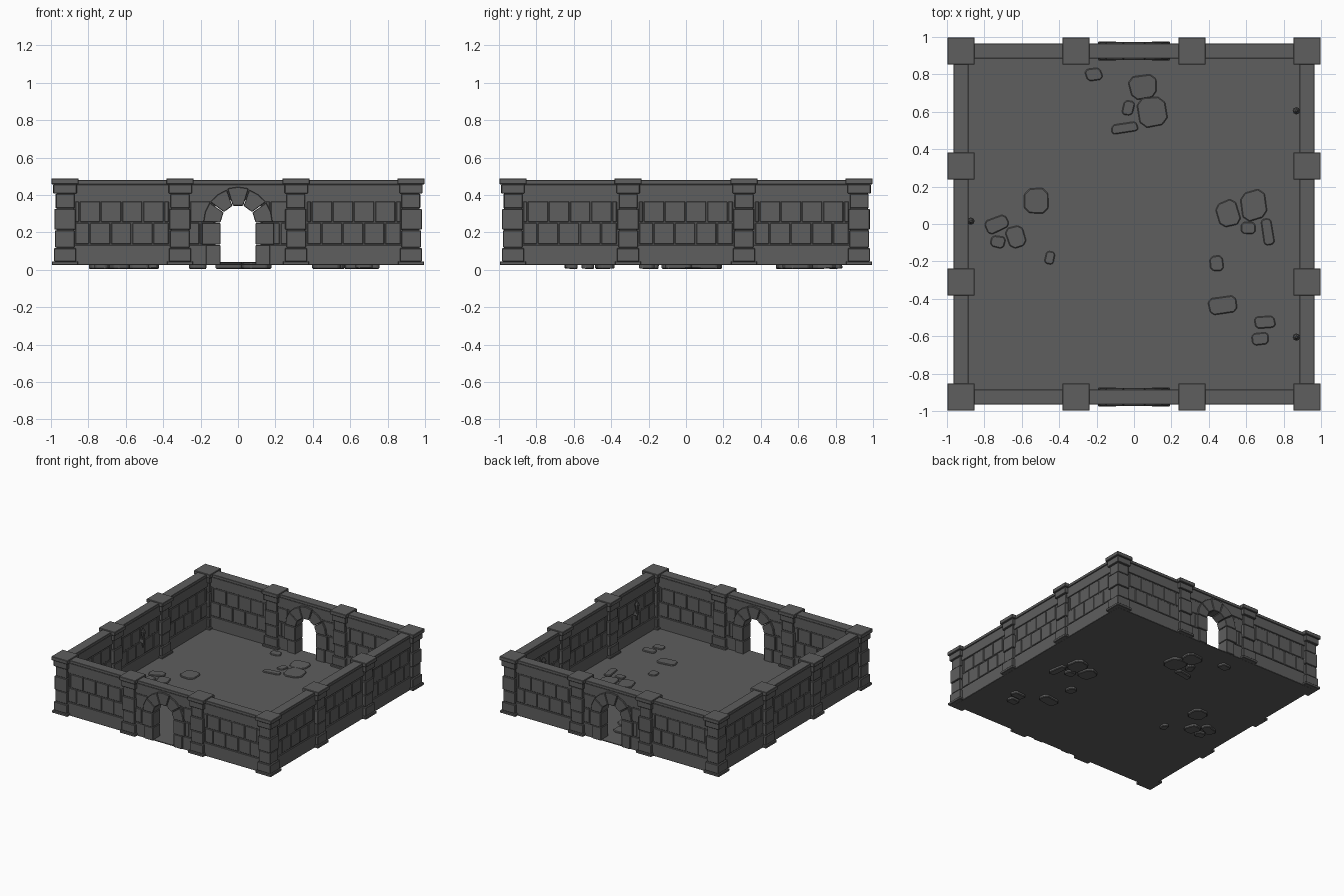
import bpy, bmesh, math, random
from mathutils import Matrix, Vector

if "Cube" in bpy.data.objects:
    bpy.data.objects.remove(bpy.data.objects["Cube"])

random.seed(4)
stone = bpy.data.materials.new("dark grey stone")
stone.diffuse_color = (0.112, 0.112, 0.112, 1)
stone.use_nodes = True
stone.node_tree.nodes["Principled BSDF"].inputs["Base Color"].default_value = stone.diffuse_color
R = 0.925          # distance of wall centre lines from the middle


def finish(bm, name, mat=None, bevel=0.003):
    me = bpy.data.meshes.new(name)
    bmesh.ops.recalc_face_normals(bm, faces=bm.faces)
    bm.to_mesh(me)
    bm.free()
    ob = bpy.data.objects.new(name, me)
    me.materials.append(stone)
    if mat:
        ob.matrix_world = mat
    bpy.context.collection.objects.link(ob)
    if bevel:
        m = ob.modifiers.new("worn_edges", 'BEVEL')
        m.width = bevel
        m.segments = 1
        m.limit_method = 'ANGLE'
    return ob


def box(bm, x0, x1, y0, y1, z0, z1):
    m = Matrix.Translation(((x0+x1)/2, (y0+y1)/2, (z0+z1)/2)) @ \
        Matrix.Diagonal((x1-x0, y1-y0, z1-z0, 1))
    bmesh.ops.create_cube(bm, size=1, matrix=m)


def prism(bm, pts, axis, lo, hi):
    """Extrude a 2D outline along y or z."""
    def p(a, b, t):
        return (a, t, b) if axis == 'Y' else (a, b, t)
    bot = [bm.verts.new(p(a, b, lo)) for a, b in pts]
    top = [bm.verts.new(p(a, b, hi)) for a, b in pts]
    bm.faces.new(bot)
    bm.faces.new(top[::-1])
    n = len(pts)
    for i in range(n):
        j = (i+1) % n
        bm.faces.new((bot[i], bot[j], top[j], top[i]))


def bricks(bm, x0, x1):
    """Two courses of bricks, running bond, between x0 and x1."""
    for z0, z1, off in ((0.137, 0.249, -0.034), (0.256, 0.366, -0.088)):
        x = x0 + off
        while x < x1:
            a, b = max(x, x0), min(x+0.107, x1)
            if b - a > 0.01:
                h = 0.034 + random.uniform(-0.002, 0.001)
                box(bm, a, b, -R-h, -R+h, z0, z1)
            x += 0.113


# ---- four walls: front and back have a doorway, the sides are closed
for k, side in enumerate(("front", "right", "back", "left")):
    rot = Matrix.Rotation(k*math.pi/2, 4, 'Z')
    door = k % 2 == 0
    core, br, band = bmesh.new(), bmesh.new(), bmesh.new()
    spans = [(-0.89, -0.35), (0.35, 0.89)]
    spans += [(-0.35, -0.12), (0.12, 0.35)] if door else [(-0.35, 0.35)]
    for a, b in spans:
        box(core, a, b, -R-0.028, -R+0.028, 0.025, 0.46)
        box(band, a, b, -R-0.037, -R+0.037, 0.025, 0.131)    # plinth
    for a, b in [(-0.87, -0.37), (0.37, 0.87)] + \
            ([(-0.28, -0.15), (0.15, 0.28)] if door else [(-0.25, 0.25)]):
        bricks(br, a, b)
    for a, b in ((-0.89, -0.31), (-0.31, 0.31), (0.31, 0.89)):
        box(band, a, b, -R-0.036, -R+0.036, 0.372, 0.455)    # upper course
        box(band, a, b, -R-0.04, -R+0.04, 0.457, 0.48)       # coping
    finish(core, side+"_wall_core", rot, 0)
    finish(br, side+"_wall_bricks", rot)
    finish(band, side+"_wall_bands", rot, 0.002)

    # ---- stone arch around the doorway
    if door:
        bm = bmesh.new()
        ri, ro, zc = 0.094, 0.185, 0.252
        for i in range(5):
            a0, a1 = math.radians(36*i+0.8), math.radians(36*i+35.2)
            r = ro + (0.006 if i == 2 else 0)
            pts = [(ri*math.cos(a), zc+ri*math.sin(a)) for a in (a0, a1)]
            pts += [(r*math.cos(a), zc+r*math.sin(a))
                    for a in (a1, (a0+a1)/2, a0)]
            prism(bm, pts, 'Y', -R-0.049, -R+0.049)
        for s in (-1, 1):
            for z0, z1, w, h in ((0.135, 0.25, 0.193, 0.05),
                                 (0.025, 0.132, 0.172, 0.047)):
                a, b = sorted((s*0.094, s*w))
                box(bm, a, b, -R-h, -R+h, z0, z1)
        finish(bm, side+"_door_arch", rot)

# ---- pillars: corners and two along every wall
blocks = ((0.025, 0.045, 0.070), (0.045, 0.115, 0.060), (0.119, 0.21, 0.052),
          (0.214, 0.325, 0.056), (0.329, 0.405, 0.050), (0.408, 0.456, 0.062))
places = [(x, y) for x in (-R, R) for y in (-R, R)]
for t in (-0.31, 0.31):
    places += [(t, -R), (t, R), (-R, t), (R, t)]
for i, (x, y) in enumerate(places):
    bm = bmesh.new()
    box(bm, -0.045, 0.045, -0.045, 0.045, 0.026, 0.47)
    for z0, z1, w in blocks:
        j = random.uniform(-0.002, 0.002) if z0 > 0.1 else 0
        box(bm, -w-j, w-j, -w+j, w+j, z0, z1)
    box(bm, -0.073, 0.073, -0.073, 0.073, 0.457, 0.488)      # cap
    finish(bm, "pillar_%d" % i, Matrix.Translation((x, y, 0)), 0.003)

# ---- floor slab
bm = bmesh.new()
box(bm, -0.96, 0.96, -0.96, 0.96, 0.024, 0.031)
finish(bm, "floor", None, 0)

# ---- loose paving stones: x, y, width, depth, turn
pavers = ((0.05, 0.73, .15, .13, .15), (-.215, .80, .09, .07, .2),
          (-.03, .62, .06, .08, -.2), (.10, .60, .155, .16, .15),
          (-.05, .515, .15, .055, .15), (-.525, .125, .135, .14, 0),
          (-.73, 0, .13, .08, .4), (-.63, -.07, .10, .12, .3),
          (-.73, -.095, .08, .065, -.2), (-.45, -.18, .05, .07, -.2),
          (.50, .055, .12, .14, .3), (.64, .10, .14, .16, .2),
          (.61, -.02, .08, .065, 0), (.715, -.04, .06, .15, .15),
          (.44, -.21, .075, .085, .1), (.475, -.435, .15, .09, .15),
          (.70, -.525, .11, .065, .1), (.675, -.615, .09, .065, .1))
for i, (x, y, w, d, turn) in enumerate(pavers):
    bm = bmesh.new()
    c = 0.22 * min(w, d)
    pts = []
    for sx, sy in ((1, 1), (-1, 1), (-1, -1), (1, -1)):
        k = random.uniform(0.9, 1.03)
        px, py = sx*w/2*k, sy*d/2*k
        two = [(px, py-sy*c), (px-sx*c, py)]
        pts += two if sx*sy > 0 else two[::-1]
    prism(bm, pts, 'Z', -0.019, 0.016)
    tilt = Matrix.Rotation(random.uniform(-.04, .04), 4, 'X')
    m = Matrix.Translation((x, y, 0.024)) @ tilt @ Matrix.Rotation(turn, 4, 'Z')
    finish(bm, "paving_stone_%d" % i, m, 0.005)

# ---- wall torches on the inner side walls
for i, (x, y) in enumerate(((0.868, 0.605), (0.868, -0.605), (-0.872, 0.015))):
    s = 1 if x > 0 else -1
    bm = bmesh.new()
    for r1, r2, z0, z1 in ((.007, .011, .21, .31), (.013, .02, .305, .34),
                           (.016, .005, .34, .365)):
        bmesh.ops.create_cone(bm, cap_ends=True, segments=8, radius1=r1,
                              radius2=r2, depth=z1-z0,
                              matrix=Matrix.Translation((0, 0, (z0+z1)/2)))
    a, b = sorted((0, s*0.03))
    box(bm, a, b, -0.008, 0.008, 0.245, 0.275)               # bracket
    finish(bm, "wall_torch_%d" % i, Matrix.Translation((x, y, 0)), 0)
